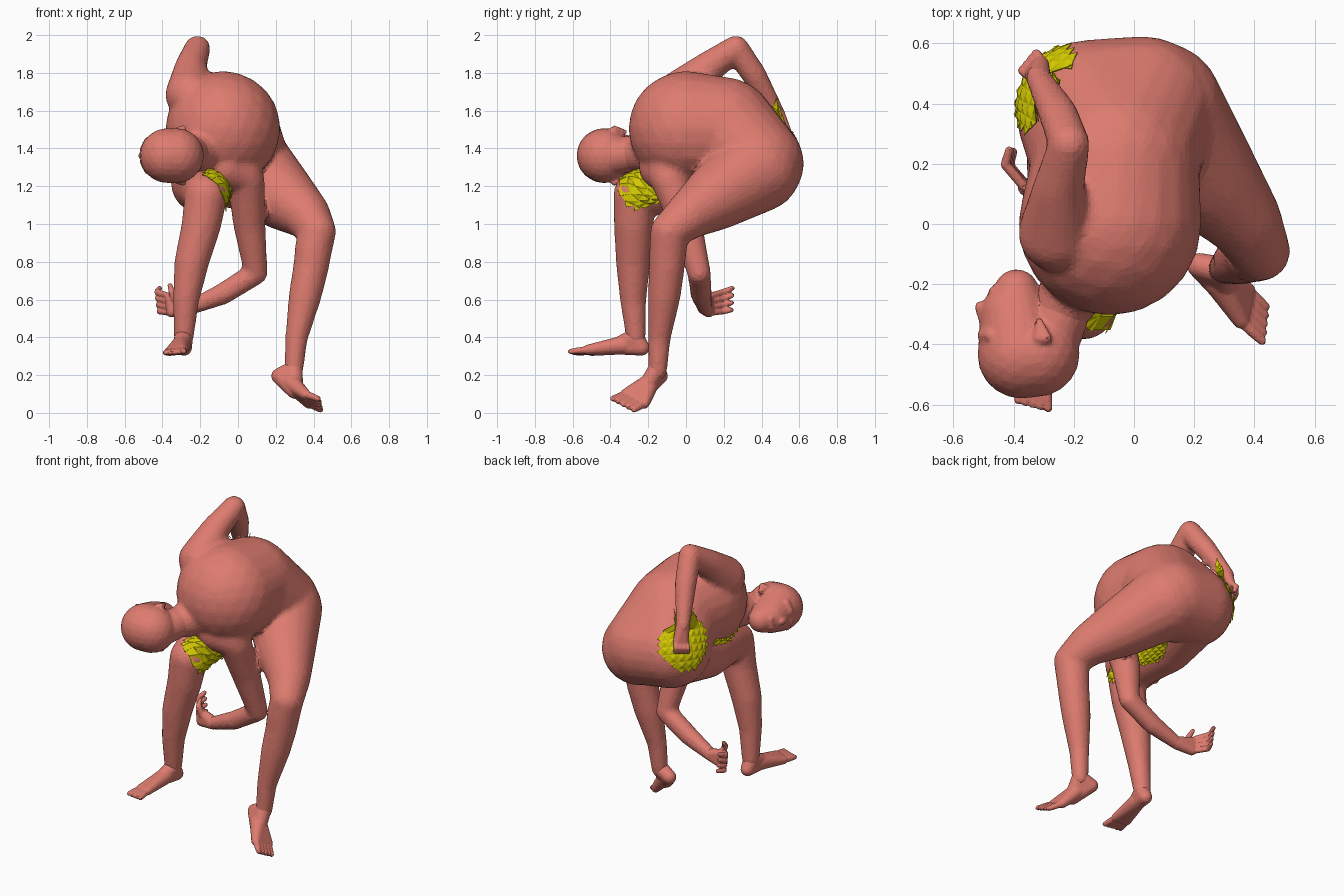
import bpy, bmesh
from mathutils import Vector

cube = bpy.data.objects.get("Cube")
if cube:
    bpy.data.objects.remove(cube)


def material(name, rgb):
    mat = bpy.data.materials.new(name)
    mat.use_nodes = True
    mat.diffuse_color = (*rgb, 1)
    mat.node_tree.nodes["Principled BSDF"].inputs["Base Color"].default_value = (*rgb, 1)
    return mat


skin = material("terracotta skin", (0.73, 0.2, 0.16))
yellow = material("yellow cloth", (0.64, 0.58, 0.0))


def hull(bm, *balls):
    """Convex skin around balls given as (x, y, z, radius)."""
    part = bmesh.new()
    for x, y, z, r in balls:
        new = bmesh.ops.create_icosphere(part, subdivisions=3, radius=r)["verts"]
        bmesh.ops.translate(part, verts=new, vec=(x, y, z))
    bmesh.ops.delete(part, geom=part.faces[:], context="FACES_ONLY")
    out = bmesh.ops.convex_hull(part, input=part.verts)
    waste = {v for v in out["geom_interior"] + out["geom_unused"]
             if isinstance(v, bmesh.types.BMVert)}
    bmesh.ops.delete(part, geom=list(waste), context="VERTS")
    bmesh.ops.recalc_face_normals(part, faces=part.faces[:])
    mesh = bpy.data.meshes.new("temporary")
    part.to_mesh(mesh)
    part.free()
    bm.from_mesh(mesh)
    bpy.data.meshes.remove(mesh)


def chain(bm, *balls):
    """Limb of tapered capsules through the balls."""
    for a, b in zip(balls, balls[1:]):
        hull(bm, a, b)


def place(name, bm, mat):
    mesh = bpy.data.meshes.new(name)
    bm.to_mesh(mesh)
    bm.free()
    mesh.materials.append(mat)
    obj = bpy.data.objects.new(name, mesh)
    bpy.context.collection.objects.link(obj)
    return obj


def bake(obj, mat):
    """Turn the modifier stack into plain flat-shaded mesh."""
    graph = bpy.context.evaluated_depsgraph_get()
    mesh = bpy.data.meshes.new_from_object(obj.evaluated_get(graph))
    obj.modifiers.clear()
    obj.data = mesh
    mesh.materials.clear()
    mesh.materials.append(mat)
    mesh.shade_flat()
    return obj


def sculpt(name, bm, voxel, smooth, ratio):
    """Fuse overlapping hulls into one faceted surface."""
    obj = place(name, bm, skin)
    mod = obj.modifiers.new("fuse", "REMESH")
    mod.mode, mod.voxel_size = "VOXEL", voxel
    mod = obj.modifiers.new("soften", "SMOOTH")
    mod.factor, mod.iterations = 0.5, smooth
    obj.modifiers.new("facets", "DECIMATE").ratio = ratio
    return bake(obj, skin)


def digits(bm, root_a, root_b, tip_a, tip_b, count, r, bend=(0, 0, 0)):
    """Row of fingers or toes spread evenly from side a to side b."""
    for i in range(count):
        t = i / (count - 1)
        root = Vector(root_a).lerp(Vector(root_b), t)
        tip = Vector(tip_a).lerp(Vector(tip_b), t)
        mid = root.lerp(tip, 0.5) + Vector(bend)
        chain(bm, (*root, r), (*mid, r), (*tip, r * 0.8))


# Body: folded torso with both arms and the left leg
bm = bmesh.new()
chest = (-0.08, 0.0, 1.505, 0.305)
waist = (-0.06, 0.2, 1.5, 0.278)
hull(bm, chest, waist)
hull(bm, waist, (0.03, 0.38, 1.32, 0.245), (-0.15, 0.37, 1.34, 0.243))
hull(bm, (-0.08, -0.02, 1.42, 0.22), (0.03, -0.1, 1.26, 0.1), (-0.07, -0.13, 1.3, 0.12))
chain(bm, (-0.14, -0.1, 1.4, 0.14), (-0.25, -0.3, 1.37, 0.09))
chain(bm, (0.07, 0.38, 1.29, 0.23), (0.23, 0.17, 1.15, 0.18), (0.36, 0.02, 1.05, 0.128),
      (0.42, -0.09, 0.96, 0.1), (0.4, -0.095, 0.87, 0.1), (0.388, -0.1, 0.78, 0.095),
      (0.355, -0.115, 0.62, 0.087), (0.31, -0.14, 0.4, 0.06), (0.295, -0.15, 0.22, 0.05))
# raised right arm
chain(bm, (-0.255, -0.03, 1.685, 0.13), (-0.25, 0.12, 1.83, 0.085), (-0.215, 0.265, 1.93, 0.069),
      (-0.25, 0.36, 1.79, 0.066), (-0.32, 0.49, 1.57, 0.042))
# lowered left arm
chain(bm, (0.04, -0.09, 1.24, 0.1), (0.06, 0.0, 1.0, 0.086), (0.095, 0.07, 0.74, 0.062),
      (-0.08, 0.08, 0.63, 0.058), (-0.26, 0.1, 0.555, 0.04))
body = sculpt("body", bm, 0.014, 10, 0.25)

# Right leg, thigh folded under the chest
bm = bmesh.new()
chain(bm, (-0.15, 0.36, 1.31, 0.21), (-0.195, 0.08, 1.215, 0.16), (-0.175, -0.12, 1.19, 0.14),
      (-0.17, -0.27, 1.155, 0.115), (-0.193, -0.277, 1.0, 0.105), (-0.245, -0.28, 0.8, 0.092),
      (-0.275, -0.28, 0.6, 0.07), (-0.287, -0.265, 0.4, 0.053))
right_leg = sculpt("right_leg", bm, 0.014, 10, 0.25)

# Head: skull crown to the front, face turned to the side
bm = bmesh.new()
skull = [(-0.375, -0.435, 1.362, 0.145), (-0.325, -0.43, 1.362, 0.145)]
hull(bm, *skull)
hull(bm, skull[0], (-0.41, -0.3, 1.362, 0.1), (-0.39, -0.225, 1.362, 0.075))
hull(bm, (-0.27, -0.36, 1.362, 0.1), (-0.22, -0.24, 1.38, 0.09))
chain(bm, (-0.49, -0.35, 1.362, 0.018), (-0.51, -0.275, 1.362, 0.02))
chain(bm, (-0.465, -0.225, 1.335, 0.018), (-0.465, -0.225, 1.39, 0.018))
for side in (-1, 1):
    z = 1.362
    chain(bm, (-0.5, -0.37, z + side * 0.03, 0.022), (-0.475, -0.37, z + side * 0.08, 0.022))
    hull(bm, (-0.29, -0.38, z + side * 0.142, 0.018), (-0.32, -0.38, z + side * 0.138, 0.014),
         (-0.315, -0.32, z + side * 0.125, 0.012))
sculpt("head", bm, 0.009, 4, 0.3)

# Left foot, tipped onto its outer edge
bm = bmesh.new()
heel = (0.218, -0.138, 0.195, 0.042)
ankle = (0.295, -0.155, 0.23, 0.047)
inner, outer = (0.355, -0.32, 0.1, 0.028), (0.375, -0.22, 0.05, 0.028)
hull(bm, heel, ankle, (0.3, -0.22, 0.12, 0.045))
hull(bm, (0.28, -0.19, 0.16, 0.05), inner, outer)
digits(bm, inner[:3], outer[:3], (0.425, -0.388, 0.075), (0.437, -0.275, 0.016), 5, 0.019)
sculpt("left_foot", bm, 0.007, 3, 0.3)

# Right foot, flat and pointing forward
bm = bmesh.new()
inner, outer = (-0.295, -0.52, 0.335, 0.026), (-0.365, -0.5, 0.325, 0.024)
hull(bm, (-0.285, -0.235, 0.345, 0.042), (-0.288, -0.27, 0.4, 0.049), (-0.31, -0.38, 0.35, 0.04))
hull(bm, (-0.3, -0.33, 0.36, 0.05), inner, outer)
digits(bm, inner[:3], outer[:3], (-0.285, -0.612, 0.325), (-0.385, -0.585, 0.318), 5, 0.018)
sculpt("right_foot", bm, 0.007, 3, 0.3)

# Left hand, open with fingers curling back
bm = bmesh.new()
wrist = (-0.25, 0.098, 0.56, 0.04)
hull(bm, wrist, (-0.35, 0.12, 0.535, 0.03), (-0.36, 0.12, 0.6, 0.026))
digits(bm, (-0.36, 0.13, 0.53), (-0.37, 0.13, 0.62), (-0.4, 0.24, 0.545),
       (-0.415, 0.245, 0.66), 4, 0.0165, (-0.035, 0.01, 0))
chain(bm, (-0.33, 0.1, 0.59, 0.022), (-0.35, 0.09, 0.64, 0.018), (-0.36, 0.12, 0.675, 0.013))
sculpt("left_hand", bm, 0.006, 3, 0.3)

# Right hand, resting on the hip
bm = bmesh.new()
hull(bm, (-0.315, 0.48, 1.59, 0.041), (-0.335, 0.5, 1.48, 0.028), (-0.31, 0.53, 1.49, 0.028))
digits(bm, (-0.345, 0.49, 1.48), (-0.305, 0.54, 1.49), (-0.365, 0.5, 1.42),
       (-0.315, 0.56, 1.43), 4, 0.016, (-0.015, 0.015, 0))
sculpt("right_hand", bm, 0.006, 3, 0.3)


def patch(name, target, centre, normal, along, length, width, cells):
    """Spiky cloth sheet laid on the target part."""
    normal = Vector(normal).normalized()
    u = Vector(along) - normal * normal.dot(Vector(along))
    u.normalize()
    v = normal.cross(u)
    bm = bmesh.new()
    bmesh.ops.create_grid(bm, x_segments=cells, y_segments=cells, size=1)
    far = [f for f in bm.faces if f.calc_center_median().length > 0.95]
    bmesh.ops.delete(bm, geom=far, context="FACES")
    # triangular spikes along the rim
    raised = []
    for edge in [e for e in bm.edges if e.is_boundary]:
        a, b = edge.verts
        mid = (a.co + b.co) / 2
        away = (mid - edge.link_faces[0].calc_center_median()).normalized()
        raised.append(bm.verts.new(mid + away * 1.6 / cells))
        bm.faces.new((a, b, raised[-1]))
    raised += bmesh.ops.poke(bm, faces=[f for f in bm.faces if len(f.verts) == 4])["verts"]
    for vert in bm.verts:
        vert.co = Vector(centre) + u * vert.co.x * length + v * vert.co.y * width
    bmesh.ops.recalc_face_normals(bm, faces=bm.faces[:])
    bm.verts.index_update()
    lifted = [vert.index for vert in raised]
    obj = place(name, bm, yellow)
    obj.vertex_groups.new(name="raised").add(lifted, 1, "REPLACE")
    # two wraps: whole sheet close to the skin, spike tips a little prouder
    for offset, group in ((0.006, ""), (0.012, "raised")):
        wrap = obj.modifiers.new("lay on skin", "SHRINKWRAP")
        wrap.target, wrap.offset, wrap.vertex_group = target, offset, group
        wrap.wrap_mode = "OUTSIDE_SURFACE"
    obj.modifiers.new("thickness", "SOLIDIFY").thickness = 0.003
    return bake(obj, yellow)


# Cloth patches on the hip, inside the thigh and along the thigh crease
patch("hip_patch", body, (-0.33, 0.46, 1.47), (-0.75, 0.6, 0.25), (0, 0, 1), 0.165, 0.165, 7)
patch("inner_thigh_patch", right_leg, (-0.075, -0.2, 1.185), (0.85, -0.45, 0.4),
      (0.3, 0.7, -0.6), 0.16, 0.11, 6)
patch("rear_thigh_patch", right_leg, (-0.05, 0.1, 1.12), (1, 0.1, -0.4), (0, 1, 0.2), 0.14, 0.08, 6)
patch("crease_patch", right_leg, (-0.29, 0.02, 1.34), (-0.7, 0, 0.8), (0, 1, 0), 0.19, 0.05, 6)
